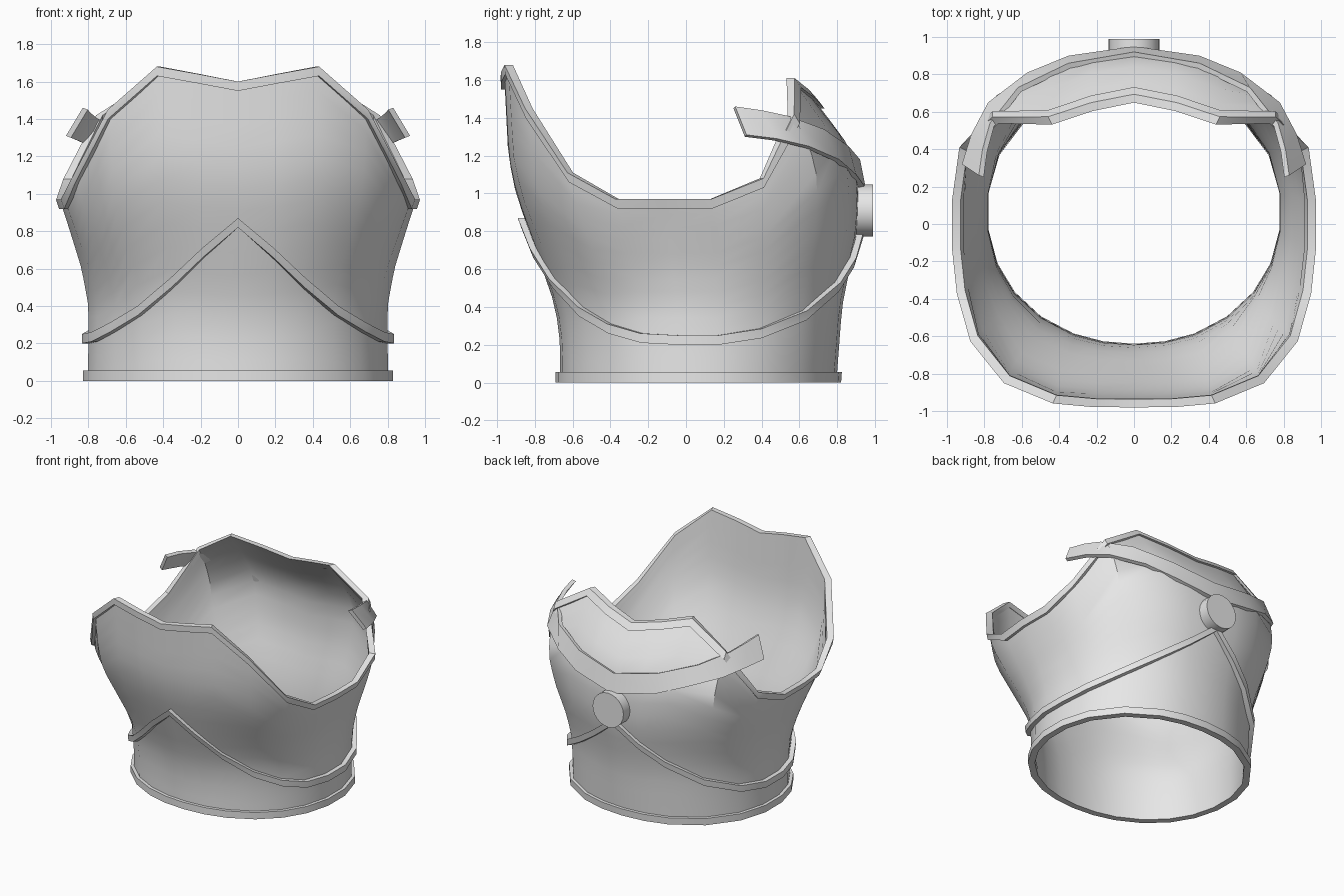
import bpy
import bmesh
from math import sin, cos, radians, pi
from mathutils import Matrix, Vector

cube = bpy.data.objects.get("Cube")
if cube:
    bpy.data.objects.remove(cube)

steel = bpy.data.materials.new("steel_grey")
steel.use_nodes = True
steel.diffuse_color = (0.8, 0.8, 0.8, 1)
steel.node_tree.nodes["Principled BSDF"].inputs["Base Color"].default_value = (0.8, 0.8, 0.8, 1)

# Body profiles as (height, value)
HALF_WIDTH = [(0, .81), (.2, .805), (.4, .805), (.6, .84), (.8, .90), (.97, .955), (1.2, .98), (1.7, .98)]
FRONT = [(0, .665), (.2, .665), (.4, .69), (.6, .76), (.8, .83), (1, .90), (1.2, .94), (1.7, .965)]
BACK = [(0, .795), (.4, .825), (.6, .865), (.8, .91), (1, .915), (1.15, .905),
        (1.3, .83), (1.4, .75), (1.61, .59)]
CENTRE = [(0, .07), (.4, .06), (1, 0)]
FRONT_SQUARE = [(0, 2.1), (.5, 2.2), (1, 2.9), (1.7, 3.1)]
BACK_SQUARE = [(0, 2.1), (.5, 2.2), (1, 2.5)]

# Columns from centre front to centre back: angle, neckline height, belt height
COLUMNS = [(0, 1.60, .87), (12, 1.64, .71), (24, 1.68, .55), (38.5, 1.45, .40),
           (53, 1.11, .31), (67, .97, .26), (82, .97, .25), (98, .97, .25),
           (115, 1.08, .285), (135, 1.42, .38), (154, 1.61, .53), (167, 1.55, .66),
           (180, 1.50, .82)]
RING = COLUMNS + [(360 - a, n, b) for a, n, b in COLUMNS[-2:0:-1]]


def lookup(table, z):
    for (z0, v0), (z1, v1) in zip(table, table[1:]):
        if z <= z1:
            return v0 + (v1 - v0) * (z - z0) / (z1 - z0)
    return table[-1][1]


def shell_point(angle, z, offset=0.0):
    """Point on the squared oval body, angle measured from the front."""
    s, c = sin(radians(angle)), cos(radians(angle))
    front = c > 0
    n = lookup(FRONT_SQUARE if front else BACK_SQUARE, z)
    r = (abs(s) ** n + abs(c) ** n) ** (-1 / n)
    mid = lookup(CENTRE, z)
    depth = lookup(FRONT, z) + mid if front else lookup(BACK, z) - mid
    return Vector(((lookup(HALF_WIDTH, z) + offset) * r * s, mid - (depth + offset) * r * c, z))


def finish(name, bm):
    bmesh.ops.recalc_face_normals(bm, faces=bm.faces)
    mesh = bpy.data.meshes.new(name)
    bm.to_mesh(mesh)
    bm.free()
    mesh.materials.append(steel)
    obj = bpy.data.objects.new(name, mesh)
    bpy.context.collection.objects.link(obj)
    bpy.ops.object.select_all(action='DESELECT')
    obj.select_set(True)
    bpy.context.view_layer.objects.active = obj
    bpy.ops.object.shade_smooth_by_angle(angle=radians(35))
    return obj


def sweep(name, sections, ring=True):
    """Join closed cross-sections into a ring or a capped strip."""
    bm = bmesh.new()
    rows = [[bm.verts.new(p) for p in sec] for sec in sections]
    pairs = list(zip(rows, rows[1:]))
    if ring:
        pairs.append((rows[-1], rows[0]))
    for a, b in pairs:
        for i in range(len(a)):
            j = (i + 1) % len(a)
            bm.faces.new((a[i], a[j], b[j], b[i]))
    if not ring:
        bm.faces.new(rows[0])
        bm.faces.new(rows[-1])
    return finish(name, bm)


def band(name, tops, height, inner, outer):
    sections = []
    for (angle, _, _), top in zip(RING, tops):
        low = max(top - height, 0)
        sections.append([shell_point(angle, low, outer), shell_point(angle, top, outer),
                         shell_point(angle, top, inner), shell_point(angle, low, inner)])
    return sweep(name, sections)


# Breast and back shell with a thin wall
STEPS = 14
shell = []
for angle, neck, _ in RING:
    heights = [(neck - .01) * i / STEPS for i in range(STEPS + 1)]
    shell.append([shell_point(angle, z) for z in heights]
                 + [shell_point(angle, z, -.022) for z in reversed(heights)])
sweep("torso_shell", shell)

# Raised trims and the pointed belt
band("neckline_trim", [c[1] for c in RING], .05, -.025, .02)
band("hem_trim", [.055] * len(RING), .055, -.025, .025)
band("pointed_belt", [c[2] for c in RING], .05, -.01, .035)

# Shoulder strap: lower and upper edge points from centre back to tip
EDGES = [((0, .95, 1.03), (0, .92, 1.18)),
         ((.35, .90, 1.10), (.35, .86, 1.25)),
         ((.57, .81, 1.18), (.62, .73, 1.34)),
         ((.78, .65, 1.25), (.77, .54, 1.41)),
         ((.87, .48, 1.29), (.81, .40, 1.44)),
         ((.92, .32, 1.31), (.83, .26, 1.46))]
half = []
for low, high in EDGES:
    low, high = Vector(low), Vector(high)
    inward = -Vector((low.x, low.y, .35)).normalized() * .03
    half.append([low, high, high + inward, low + inward])
mirrored = [[Vector((-p.x, p.y, p.z)) for p in sec] for sec in half[:0:-1]]
sweep("shoulder_strap", mirrored + half, ring=False)

# Round boss at the centre of the back
bm = bmesh.new()
bmesh.ops.create_cone(bm, cap_ends=True, segments=24, radius1=.137, radius2=.137, depth=.09,
                      matrix=Matrix.Translation((0, .945, .91)) @ Matrix.Rotation(pi / 2, 4, 'X'))
finish("back_boss", bm)
